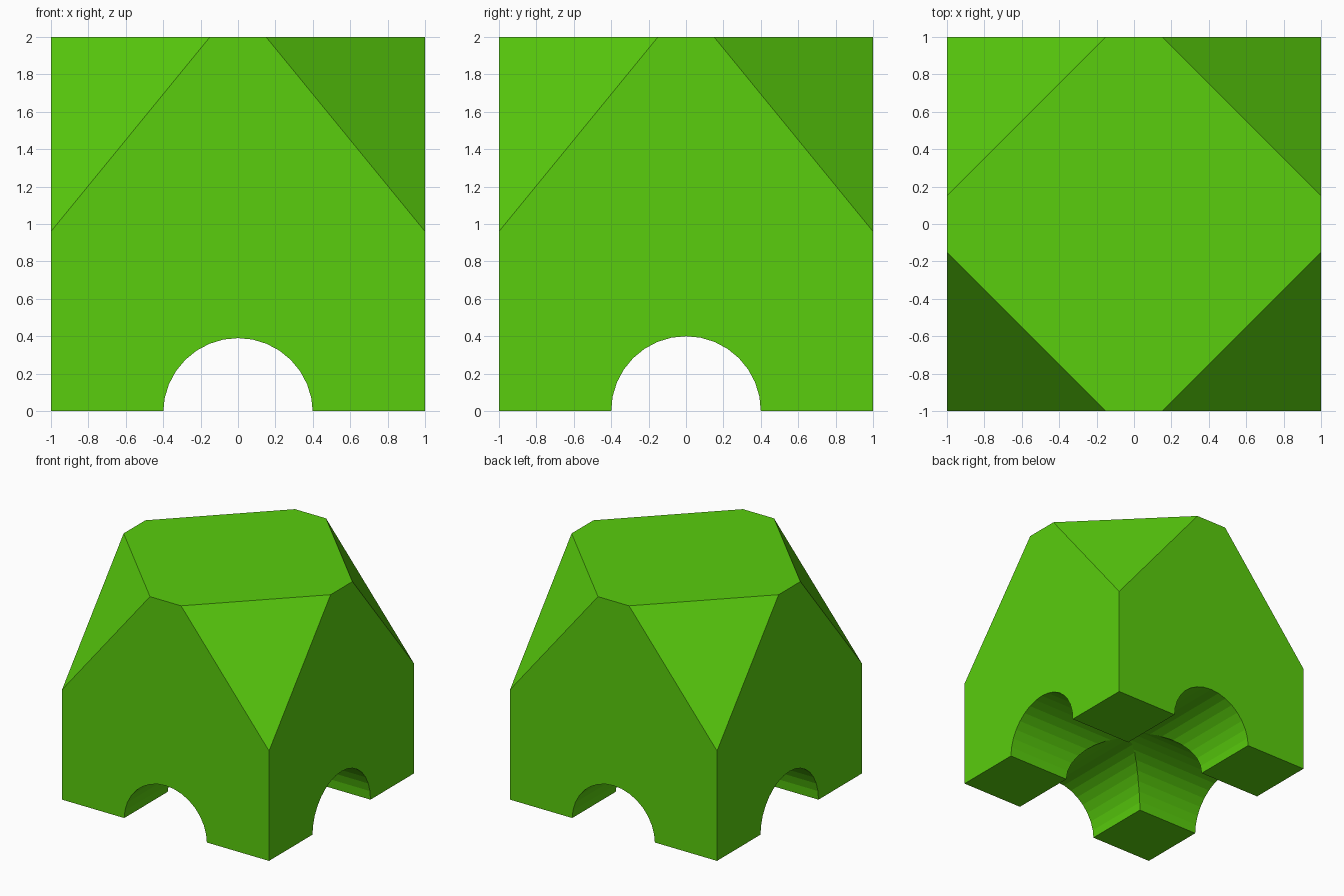
import bpy, bmesh, math
from mathutils import Vector, Matrix

if "Cube" in bpy.data.objects:
    bpy.data.objects.remove(bpy.data.objects["Cube"])

green = bpy.data.materials.new("bright green")
green.diffuse_color = (0.1, 0.61, 0.004, 1)
green.use_nodes = True
green.node_tree.nodes["Principled BSDF"].inputs["Base Color"].default_value = green.diffuse_color


def make_object(name, bm):
    mesh = bpy.data.meshes.new(name)
    bm.to_mesh(mesh)
    bm.free()
    obj = bpy.data.objects.new(name, mesh)
    bpy.context.collection.objects.link(obj)
    mesh.materials.append(green)
    return obj


# Block with its four top corners sliced off
bm = bmesh.new()
bmesh.ops.create_cube(bm, size=2, matrix=Matrix.Translation((0, 0, 1)))
for sx in (-1, 1):
    for sy in (-1, 1):
        a = Vector((sx * 0.15, sy, 2))
        b = Vector((sx, sy * 0.15, 2))
        c = Vector((sx, sy, 0.96))
        normal = (b - a).cross(c - a).normalized()
        if normal.z < 0:
            normal.negate()
        geom = bm.verts[:] + bm.edges[:] + bm.faces[:]
        cut = bmesh.ops.bisect_plane(bm, geom=geom, plane_co=a, plane_no=normal,
                                     clear_outer=True)
        edges = [e for e in cut["geom_cut"] if isinstance(e, bmesh.types.BMEdge)]
        bmesh.ops.contextual_create(bm, geom=edges)
bmesh.ops.recalc_face_normals(bm, faces=bm.faces[:])
block = make_object("block", bm)

# Two crossing round tunnels through the base
for name, axis, height in (("front_tunnel", "X", -0.01), ("side_tunnel", "Y", 0.0)):
    bm = bmesh.new()
    bmesh.ops.create_cone(bm, cap_ends=True, segments=32, radius1=0.4, radius2=0.4,
                          depth=3, matrix=Matrix.Translation((0, 0, height))
                          @ Matrix.Rotation(math.pi / 2, 4, axis))
    cutter = make_object(name + "_cutter", bm)
    cutter.hide_render = True
    mod = block.modifiers.new(name, "BOOLEAN")
    mod.operation = "DIFFERENCE"
    mod.solver = "EXACT"
    mod.object = cutter
    bpy.context.view_layer.objects.active = block
    bpy.ops.object.modifier_apply(modifier=name)
    bpy.data.objects.remove(cutter)
